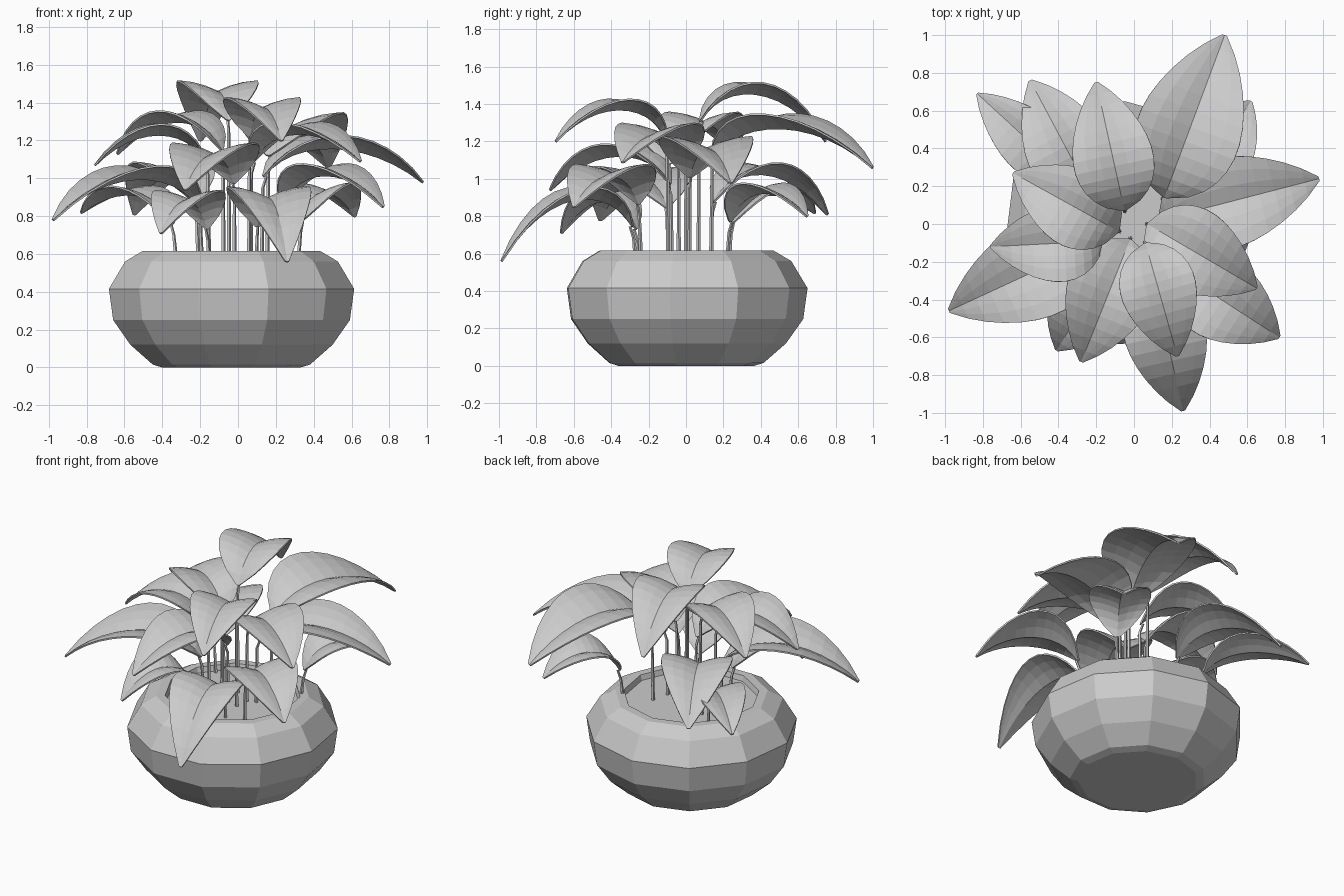
import bpy, bmesh, math
from mathutils import Vector

cube = bpy.data.objects.get("Cube")
if cube:
    bpy.data.objects.remove(cube, do_unlink=True)

grey = bpy.data.materials.new("light_grey")
grey.use_nodes = True
colour = (0.6, 0.6, 0.6, 1)
grey.diffuse_color = colour
grey.node_tree.nodes["Principled BSDF"].inputs["Base Color"].default_value = colour


def finish(bm, name):
    """Turn a bmesh into a flat-shaded object."""
    mesh = bpy.data.meshes.new(name)
    bm.to_mesh(mesh)
    bm.free()
    mesh.materials.append(grey)
    obj = bpy.data.objects.new(name, mesh)
    bpy.context.collection.objects.link(obj)
    return obj


def bridge(bm, rings):
    """Join successive closed rings with quads."""
    for low, high in zip(rings, rings[1:]):
        n = len(low)
        for i in range(n):
            j = (i + 1) % n
            bm.faces.new((low[i], low[j], high[j], high[i]))


def lathe(name, profile, sides, start, centre):
    """Revolve a radius and height profile, capping both ends."""
    bm = bmesh.new()
    rings = []
    for r, z in profile:
        angles = [start + math.tau * i / sides for i in range(sides)]
        rings.append([bm.verts.new((centre[0] + r * math.cos(a),
                                    centre[1] + r * math.sin(a), z)) for a in angles])
    bridge(bm, rings)
    bm.faces.new(rings[0][::-1])
    bm.faces.new(rings[-1])
    return finish(bm, name)


# Faceted bowl with a lip and a recessed soil bed
POT = (-0.036, -0.005)
lathe("pot", [(0.37, 0), (0.42, 0.015), (0.54, 0.12), (0.632, 0.25), (0.655, 0.415),
              (0.568, 0.56), (0.475, 0.615), (0.42, 0.615), (0.41, 0.58)],
      11, math.radians(-72.5), POT)


def bezier(p, t):
    s = 1 - t
    return p[0] * s**3 + p[1] * 3 * s * s * t + p[2] * 3 * s * t * t + p[3] * t**3


def make_leaf(name, base, tip, apex, girth=1):
    """Arching, pointed blade folded up along its midrib, with bowed halves."""
    reach = Vector((tip[0] - base[0], tip[1] - base[1], 0))
    half = (0.125 + 0.15 * reach.length) * girth
    side = Vector((-reach.y, reach.x, 0)).normalized()
    spine = apex - half * 0.25
    foot = Vector((base[0], base[1], spine - 0.15))
    lift = spine + 0.04 + 0.12 * (spine - tip[2])
    path = [foot, foot + reach * 0.18, foot + reach * 0.65, Vector(tip)]
    path[1].z = path[2].z = lift
    rows, cols = 12, 3
    bm = bmesh.new()
    grid = []
    for i in range(rows + 1):
        t = i / rows
        width = half * max(0.02, math.sin(math.pi * t**0.88))**0.78
        mid = bezier(path, t)
        row = []
        for k in range(-cols, cols + 1):
            u = k / cols
            rise = width * 0.27 * abs(u) * (1.8 - 0.8 * abs(u))
            row.append(bm.verts.new(mid + side * width * u + Vector((0, 0, rise))))
        grid.append(row)
    for a, b in zip(grid, grid[1:]):
        for k in range(2 * cols):
            bm.faces.new((a[k + 1], a[k], b[k], b[k + 1]))
    blade = finish(bm, name)
    solid = blade.modifiers.new("thickness", 'SOLIDIFY')
    solid.thickness = 0.01
    return foot, reach.normalized()


def make_stem(name, top, outward):
    """Thin five-sided stalk from the soil into the leaf base."""
    low = Vector((top.x * 0.96, top.y * 0.96, 0.56))
    bend = Vector((top.x, top.y, top.z - 0.06))
    bm = bmesh.new()
    rings = []
    for p, r in ((low, 0.012), (bend, 0.009), (top + outward * 0.02, 0.008)):
        rings.append([bm.verts.new(p + Vector((math.cos(a), math.sin(a), 0)) * r)
                      for a in [math.tau * i / 5 for i in range(5)]])
    bridge(bm, rings)
    bm.faces.new(rings[0][::-1])
    bm.faces.new(rings[-1])
    finish(bm, name)


# Leaves: base position, tip position, height of the arch, optional girth
LEAVES = {
    "tall_back": ((-0.05, 0.07), (-0.2, 0.75, 1.2), 1.51, 0.93),
    "large_back": ((0.16, 0.14), (0.48, 1, 1.06), 1.34, 1.06),
    "tall_front": ((0.06, -0.1), (0.23, -0.7, 1.2), 1.42, 0.92),
    "upper_right": ((-0.08, -0.04), (-0.64, 0.27, 1.13), 1.35, 0.95),
    "mid_right": ((-0.16, -0.09), (-0.76, -0.12, 1.07), 1.28, 0.95),
    "long_right": ((-0.2, -0.1), (-0.98, -0.46, 0.78), 1.06),
    "upper_left": ((0.07, 0), (0.65, -0.34, 1.09), 1.29),
    "long_left": ((0.13, 0.02), (0.98, 0.24, 0.98), 1.22, 0.95),
    "low_front_left": ((0.23, -0.25), (0.77, -0.6, 0.85), 1.07),
    "mid_front": ((-0.02, -0.08), (-0.28, -0.73, 0.94), 1.18),
    "low_front": ((0.1, -0.28), (0.26, -0.99, 0.56), 0.95, 0.94),
    "low_front_right": ((-0.16, -0.26), (-0.41, -0.67, 0.71), 0.93),
    "low_back_left": ((0.33, 0.23), (0.62, 0.65, 0.8), 0.97, 0.95),
    "mid_back_right": ((-0.22, 0.14), (-0.55, 0.76, 0.81), 1.08, 0.95),
    "low_back_right": ((-0.34, 0.24), (-0.83, 0.69, 0.82), 0.95, 0.72),
}
for part, spec in LEAVES.items():
    top, outward = make_leaf(part + "_leaf", *spec)
    make_stem(part + "_stem", top, outward)
